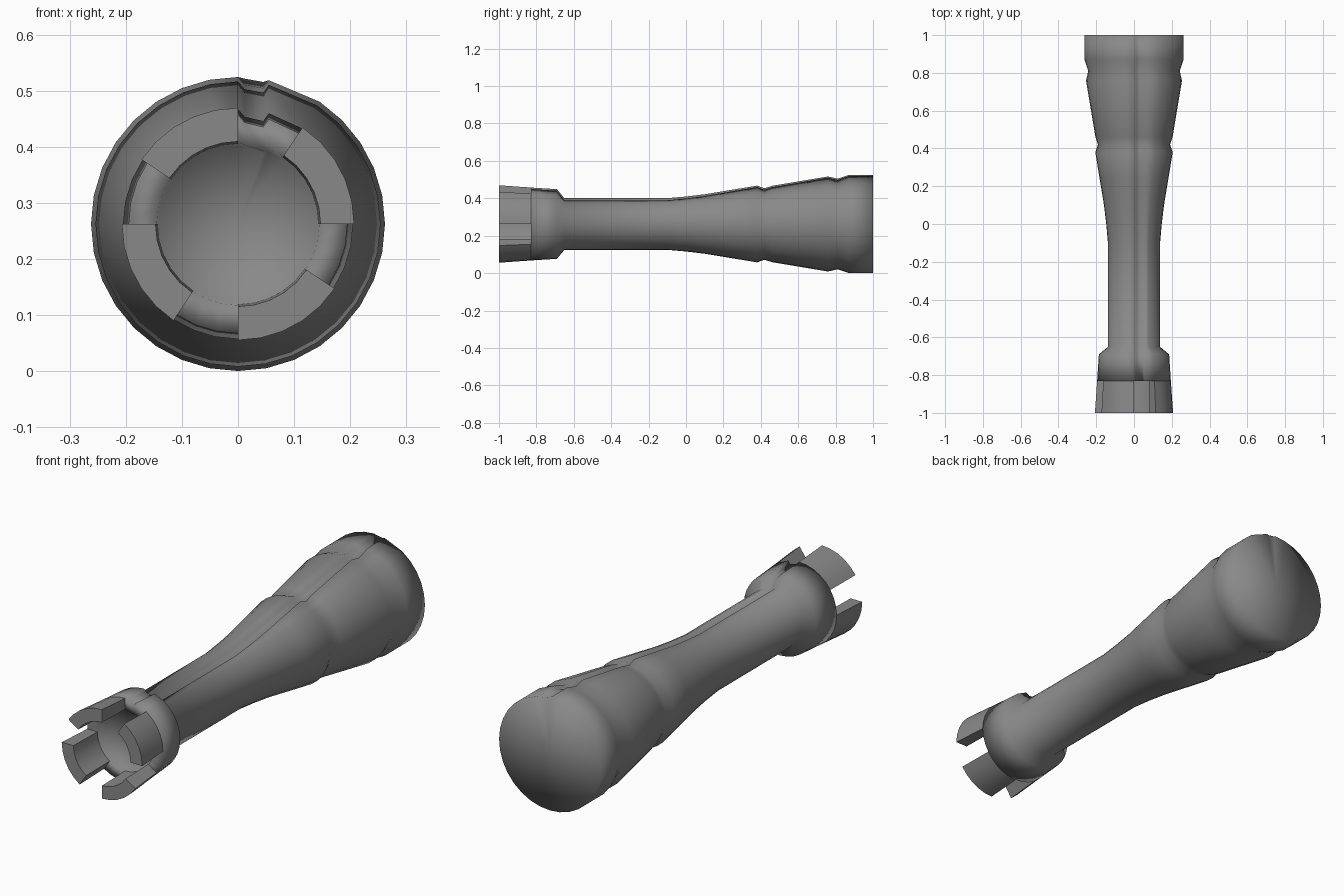
import bpy, bmesh
from math import cos, sin, radians, acos

if "Cube" in bpy.data.objects:
    bpy.data.objects.remove(bpy.data.objects["Cube"])

CZ = 0.2625            # height of the long axis
STEP = 11.25           # 32 sides
GROOVE_W = 0.055

grey = bpy.data.materials.new("dark_grey")
grey.diffuse_color = (0.25, 0.25, 0.25, 1)
grey.use_nodes = True
grey.node_tree.nodes["Principled BSDF"].inputs["Base Color"].default_value = grey.diffuse_color


def pt(r, deg, y):
    a = radians(deg)
    return (r * cos(a), y, CZ + r * sin(a))


def finish(name, bm, angle=None):
    bmesh.ops.recalc_face_normals(bm, faces=bm.faces)
    for f in bm.faces:
        f.smooth = True
    me = bpy.data.meshes.new(name)
    bm.to_mesh(me)
    bm.free()
    me.materials.append(grey)
    ob = bpy.data.objects.new(name, me)
    bpy.context.collection.objects.link(ob)
    if angle:
        bpy.ops.object.select_all(action='DESELECT')
        ob.select_set(True)
        bpy.context.view_layer.objects.active = ob
        bpy.ops.object.shade_smooth_by_angle(angle=radians(angle))


# turned body with a shallow groove running along its top
def ring(bm, y, r, groove):
    pts = [pt(r, 90 + STEP * i, y) for i in range(30)]
    h = r * sin(acos(GROOVE_W / r))
    pts += [(GROOVE_W, y, CZ + h),
            (GROOVE_W - 0.01, y, CZ + h - groove),
            (0.012, y, CZ + r - groove)]
    return [bm.verts.new(p) for p in pts]


# y, radius, groove depth
G = 0.014
profile = [(-0.81, 0.14, 0.003), (-0.83, 0.145, 0.004), (-0.83, 0.195, G),
           (-0.69, 0.186, G), (-0.65, 0.138, G), (-0.1, 0.138, G),
           (0.0, 0.147, G), (0.1, 0.159, G), (0.24, 0.182, G),
           (0.38, 0.205, G), (0.42, 0.191, G), (0.46, 0.204, G),
           (0.76, 0.254, G), (0.81, 0.242, G), (0.87, 0.262, G),
           (1.0, 0.262, 0.003)]
bm = bmesh.new()
rings = [ring(bm, *p) for p in profile]
n = len(rings[0])
for a, b in zip(rings, rings[1:]):
    for i in range(n):
        j = (i + 1) % n
        bm.faces.new((a[i], a[j], b[j], b[i]))
for rg, y in ((rings[0], -0.81), (rings[-1], 1.0)):
    c = bm.verts.new((0, y, CZ))
    for i in range(n):
        bm.faces.new((rg[i], rg[(i + 1) % n], c))
finish("handle_body", bm)

# four thick curved prongs at the front end
section = [(-0.83, 0.195), (-1.0, 0.207), (-1.0, 0.147), (-0.83, 0.143)]
for k in range(4):
    bm = bmesh.new()
    rows = [[bm.verts.new(pt(r, 90 + 90 * k + STEP * i, y)) for y, r in section]
            for i in range(6)]
    for a, b in zip(rows, rows[1:]):
        for i in range(3):
            bm.faces.new((a[i], a[i + 1], b[i + 1], b[i]))
    bm.faces.new(rows[0])
    bm.faces.new(rows[-1])
    finish("prong_%d" % (k + 1), bm, 40)
